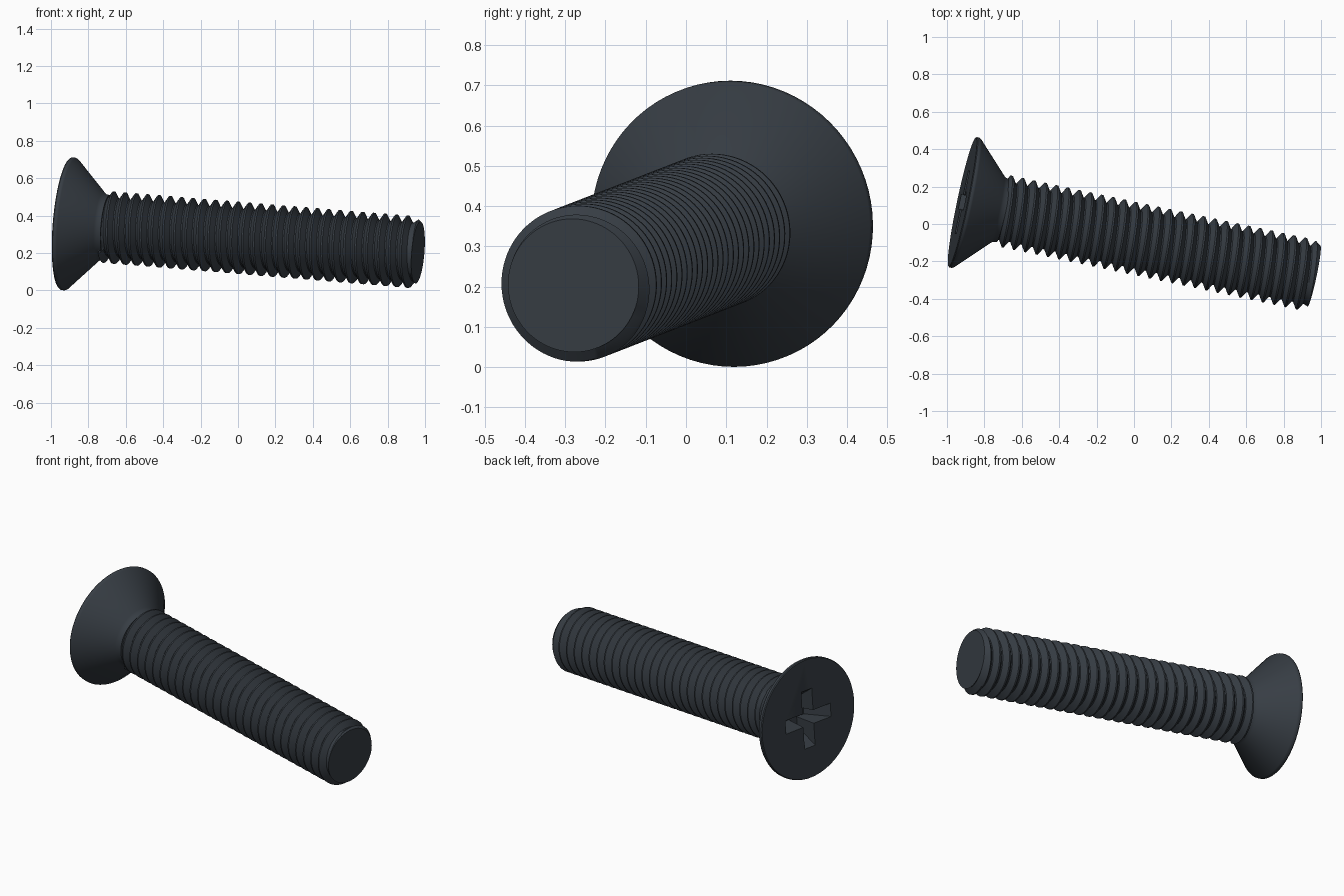
import bpy, bmesh
from math import sin, cos, pi, radians
from mathutils import Matrix, Vector

cube = bpy.data.objects.get("Cube")
if cube:
    bpy.data.objects.remove(cube, do_unlink=True)

# Dark steel material
steel = bpy.data.materials.new("dark_steel")
steel.use_nodes = True
color = (0.038, 0.047, 0.058, 1)
steel.diffuse_color = color
steel.node_tree.nodes["Principled BSDF"].inputs["Base Color"].default_value = color

# Screw frame: local z runs from the head face to the tip, local x points up
axis = Vector((1, -0.211, -0.082)).normalized()
up = (Vector((0, 0, 1)) - axis * axis.z).normalized()
side = axis.cross(up)
frame = Matrix.Translation((-0.918, 0.117, 0.357)) @ Matrix((up, side, axis)).transposed().to_4x4()

SEGMENTS = 80


def make_object(name, bm):
    bmesh.ops.remove_doubles(bm, verts=bm.verts, dist=0.00005)
    bmesh.ops.recalc_face_normals(bm, faces=bm.faces)
    mesh = bpy.data.meshes.new(name)
    bm.to_mesh(mesh)
    bm.free()
    mesh.transform(frame)
    mesh.materials.append(steel)
    obj = bpy.data.objects.new(name, mesh)
    bpy.context.collection.objects.link(obj)
    return obj


def smooth(obj, angle):
    bpy.ops.object.select_all(action="DESELECT")
    obj.select_set(True)
    bpy.context.view_layer.objects.active = obj
    bpy.ops.object.shade_smooth_by_angle(angle=radians(angle))


def loft(bm, rings):
    """Skin a stack of closed rings and cap both ends."""
    rows = [[bm.verts.new(p) for p in ring] for ring in rings]
    for a, b in zip(rows, rows[1:]):
        for i in range(len(a)):
            j = (i + 1) % len(a)
            bm.faces.new((a[i], a[j], b[j], b[i]))
    bm.faces.new(rows[0])
    bm.faces.new(rows[-1])


def circle(r, z):
    return [(r * cos(2 * pi * i / SEGMENTS), r * sin(2 * pi * i / SEGMENTS), z)
            for i in range(SEGMENTS)]


# Countersunk head with a short neck
bm = bmesh.new()
profile = [(0.352, 0), (0.356, 0.005), (0.356, 0.018), (0.352, 0.026),
           (0.185, 0.19), (0.175, 0.203), (0.171, 0.225)]
loft(bm, [circle(r, z) for r, z in profile])
head = make_object("countersunk_head", bm)


# Tapered cross recess
def cross(length, width, z):
    arm = [(width, width), (length, width), (length, -width)]
    points = []
    for turn in range(4):
        spin = Matrix.Rotation(-turn * pi / 2, 3, "Z")
        points += [spin @ Vector((x, y, z)) for x, y in arm]
    return points


bm = bmesh.new()
loft(bm, [cross(0.175, 0.041, -0.01), cross(0.172, 0.04, 0), cross(0.085, 0.03, 0.13)])
cutter = make_object("recess_cutter", bm)
cut = head.modifiers.new("cross_recess", "BOOLEAN")
cut.operation = "DIFFERENCE"
cut.solver = "EXACT"
cut.object = cutter
bpy.context.view_layer.objects.active = head
bpy.ops.object.modifier_apply(modifier=cut.name)
bpy.data.objects.remove(cutter, do_unlink=True)
smooth(head, 30)

# Threaded shank: a helical grid clamped at neck and tip
PITCH, START, END = 0.062, 0.212, 1.928
ROOT, CREST, TIP = 0.157, 0.193, 0.166
thread = [(-0.07, CREST), (0.07, CREST), (0.44, ROOT), (0.56, ROOT)]
first = 1.858 - 29 * PITCH
bm = bmesh.new()
grid = []
for turn in range(33):
    for offset, radius in thread:
        row = []
        for i in range(SEGMENTS):
            z = first + PITCH * (turn + offset + i / SEGMENTS)
            r = min(radius, TIP + 0.75 * (END - z))
            if z <= START:
                z, r = START, 0.168
            elif z >= END:
                z, r = END, TIP
            a = 2 * pi * i / SEGMENTS
            row.append(bm.verts.new((r * cos(a), r * sin(a), z)))
        grid.append(row)

for m in range(len(grid) - len(thread) - 1):
    for i in range(SEGMENTS):
        j, n = (i + 1, m) if i + 1 < SEGMENTS else (0, m + len(thread))
        bm.faces.new((grid[m][i], grid[n][j], grid[n + 1][j], grid[m + 1][i]))

# Merge the clamped rows and close both ends
bmesh.ops.remove_doubles(bm, verts=bm.verts, dist=0.00005)
loose = [v for v in bm.verts if not v.link_faces]
bmesh.ops.delete(bm, geom=loose, context="VERTS")
bmesh.ops.holes_fill(bm, edges=[e for e in bm.edges if e.is_boundary], sides=0)
shank = make_object("threaded_shank", bm)
smooth(shank, 35)
